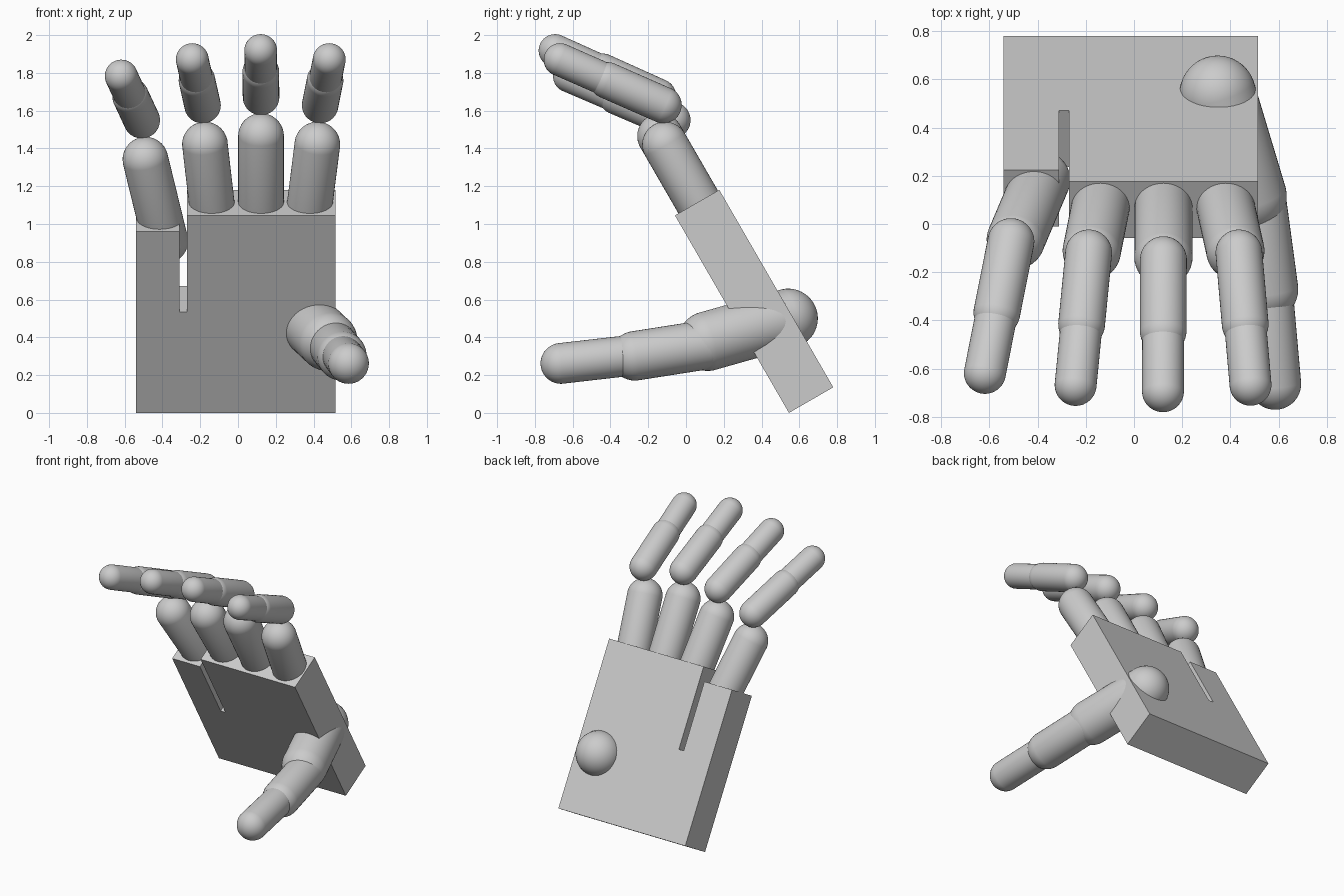
import bpy, bmesh, math
from mathutils import Vector

if "Cube" in bpy.data.objects:
    bpy.data.objects.remove(bpy.data.objects["Cube"])

TILT = math.radians(30)
PALM_Y, THICK = 0.545, 0.271
AXIS_DEPTH = 0.142            # depth of finger axes inside the palm slab


def palm_point(x, v, n=AXIS_DEPTH):
    """Point at width x, height v along the palm and depth n behind its front."""
    c, s = math.cos(TILT), math.sin(TILT)
    return Vector((x, PALM_Y + n * c - v * s, n * s + v * c))


def finish(name, bm, smooth):
    bmesh.ops.recalc_face_normals(bm, faces=bm.faces)
    mesh = bpy.data.meshes.new(name)
    bm.to_mesh(mesh)
    bm.free()
    if smooth:
        for p in mesh.polygons:
            p.use_smooth = True
    ob = bpy.data.objects.new(name, mesh)
    bpy.context.collection.objects.link(ob)
    return ob


def capsule(name, a, b, r):
    """Round-ended bar whose end-sphere centres are a and b."""
    a, b = Vector(a), Vector(b)
    bm = bmesh.new()
    # odd ring count: no equator, so the two halves can be pulled apart
    bmesh.ops.create_uvsphere(bm, u_segments=40, v_segments=25, radius=r)
    length = (b - a).length
    for vert in bm.verts:
        if vert.co.z > 0:
            vert.co.z += length
    ob = finish(name, bm, True)
    ob.rotation_mode = 'QUATERNION'
    ob.rotation_quaternion = (b - a).to_track_quat('Z', 'Y')
    ob.location = a
    return ob


# Palm: slotted outline extruded through its thickness
outline = [(-0.54, 0), (0.515, 0), (0.515, 1.207), (-0.27, 1.207),
           (-0.27, 0.618), (-0.31, 0.618), (-0.31, 1.11), (-0.54, 1.11)]
bm = bmesh.new()
face = bm.faces.new([bm.verts.new(palm_point(x, v, 0)) for x, v in outline])
ext = bmesh.ops.extrude_face_region(bm, geom=[face], use_keep_orig=True)
back = palm_point(0, 0, THICK) - palm_point(0, 0, 0)
bmesh.ops.translate(bm, vec=back,
                    verts=[g for g in ext["geom"] if isinstance(g, bmesh.types.BMVert)])
finish("palm", bm, False)

# Fingers: (x, v) of lower and upper knuckle, then bent base and tip centres
fingers = {
    "index": ((0.365, 1.06), (0.42, 1.558), (0.435, -0.12, 1.63), (0.483, -0.666, 1.87)),
    "middle": ((0.122, 1.11), (0.122, 1.61), (0.122, -0.148, 1.673), (0.12, -0.693, 1.918)),
    "ring": ((-0.125, 1.06), (-0.175, 1.558), (-0.188, -0.12, 1.63), (-0.242, -0.667, 1.87)),
    "little": ((-0.385, 0.97), (-0.49, 1.466), (-0.51, -0.073, 1.55), (-0.618, -0.617, 1.783)),
}
for name, (low, high, base, tip) in fingers.items():
    joint = Vector(base).lerp(Vector(tip), 0.54)
    capsule(name + "_finger_lower", palm_point(*low), palm_point(*high), 0.121)
    capsule(name + "_finger_middle", base, joint, 0.097)
    capsule(name + "_finger_tip", joint, tip, 0.087)

# Thumb: three bars, the first passing through the palm
capsule("thumb_lower", (0.347, 0.54, 0.5), (0.475, 0.115, 0.38), 0.158)
capsule("thumb_middle", (0.50, 0.10, 0.36), (0.55, -0.27, 0.302), 0.131)
capsule("thumb_tip", (0.55, -0.27, 0.307), (0.585, -0.662, 0.262), 0.108)
